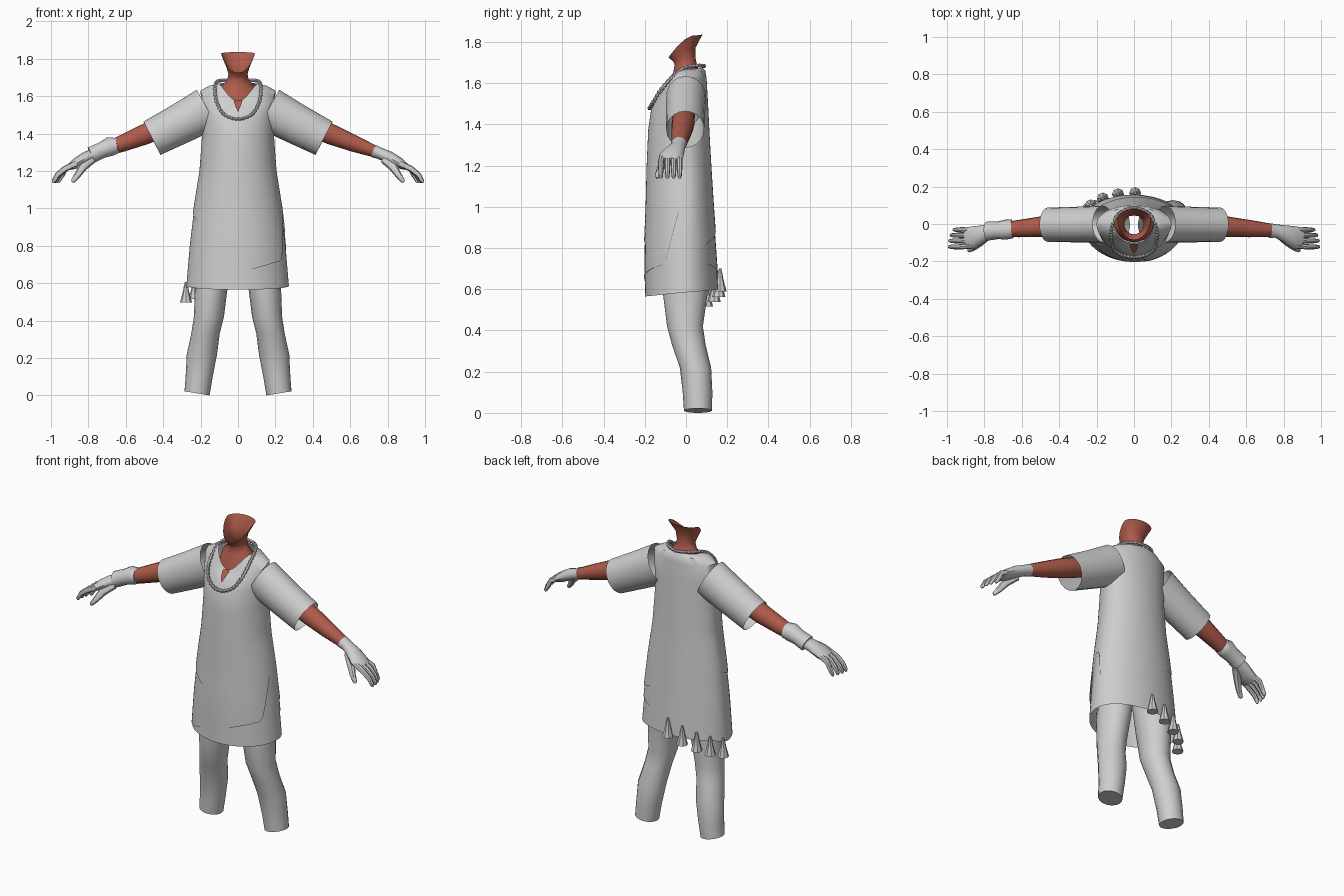
import bpy, math
from mathutils import Vector

if "Cube" in bpy.data.objects:
    bpy.data.objects.remove(bpy.data.objects["Cube"])

TAU = 2 * math.pi


def material(name, rgb):
    m = bpy.data.materials.new(name)
    m.diffuse_color = (*rgb, 1)
    m.use_nodes = True
    m.node_tree.nodes["Principled BSDF"].inputs["Base Color"].default_value = m.diffuse_color
    return m


CLOTH = material("pale grey cloth", (0.62, 0.62, 0.62))
SKIN = material("warm brown skin", (0.43, 0.105, 0.07))


def make(name, verts, faces, mat):
    me = bpy.data.meshes.new(name)
    me.from_pydata([tuple(v) for v in verts], [], faces)
    me.materials.append(mat)
    ob = bpy.data.objects.new(name, me)
    bpy.context.collection.objects.link(ob)
    bpy.ops.object.select_all(action='DESELECT')
    ob.select_set(True)
    bpy.context.view_layer.objects.active = ob
    bpy.ops.object.mode_set(mode='EDIT')
    bpy.ops.mesh.select_all(action='SELECT')
    bpy.ops.mesh.normals_make_consistent(inside=False)
    bpy.ops.object.mode_set(mode='OBJECT')
    bpy.ops.object.shade_smooth_by_angle(angle=math.radians(42))
    return ob


def loft(name, rings, mat, cap_start=False, cap_end=False):
    """Bridge closed rings that have equal point counts."""
    n = len(rings[0])
    verts = [p for r in rings for p in r]
    faces = [(i * n + j, i * n + (j + 1) % n, (i + 1) * n + (j + 1) % n, (i + 1) * n + j)
             for i in range(len(rings) - 1) for j in range(n)]
    if cap_start:
        faces.append(tuple(range(n))[::-1])
    if cap_end:
        faces.append(tuple(range(len(verts) - n, len(verts))))
    return make(name, verts, faces, mat)


def tube(name, path, radii, mat, seg=12, caps=(False, False)):
    """Oval tube; radii are (along y, across)."""
    pts = [Vector(p) for p in path]
    rings = []
    for i, p in enumerate(pts):
        t = (pts[min(i + 1, len(pts) - 1)] - pts[max(i - 1, 0)]).normalized()
        side = (Vector((0, 1, 0)) - t * t.y).normalized()
        up = t.cross(side)
        a, b = radii[i]
        rings.append([p + side * a * math.cos(TAU * k / seg) + up * b * math.sin(TAU * k / seg)
                      for k in range(seg)])
    return loft(name, rings, mat, *caps)


def ring_point(a, rx, cy, yf, yb, zs, zf, zb, power=1.0):
    """Egg-shaped ring whose front and back sit at other heights than its sides."""
    s = math.sin(a)
    y, z = (yf, zf) if s < 0 else (yb, zb)
    return Vector((rx * math.cos(a), cy + (y - cy) * abs(s), zs + (z - zs) * abs(s) ** power))


# Garment outline by height: z, half width, front, back
PROFILE = [(1.38, .185, -.175, .105), (1.2, .198, -.183, .115), (1.0, .23, -.188, .128),
           (.8, .254, -.197, .142), (.55, .275, -.2, .16)]


def body(a, z, off=0.0):
    for lo, hi in zip(PROFILE, PROFILE[1:]):
        if z >= hi[0] or hi is PROFILE[-1]:
            t = (lo[0] - z) / (lo[0] - hi[0])
            rx, yf, yb = (lo[k] + (hi[k] - lo[k]) * t for k in (1, 2, 3))
            return ring_point(a, rx + off, 0, yf - off, yb + off, z, z, z)


def slit_angle(a):
    return a - TAU if a > 6.13 else a


def skirt_hem(a):
    return .585 + (.012 if math.sin(a) > 0 else .02) * math.sin(a)


def wrap_hem(a):
    base = .575 + (math.cos(a) + 1) * .078 + max(0, math.sin(a)) * .02
    d = abs((a + .15 + math.pi) % TAU - math.pi)
    return max(base, 1.0 - d * .75)


HEM = [(-.16, 1.0), (.3, .79), (1.57, .88), (3.14, .98), (4.95, .82)]


def tunic_hem(a):
    a = slit_angle(a)
    for (a0, z0), (a1, z1) in zip(HEM, HEM[1:]):
        if a <= a1:
            return z0 + (z1 - z0) * (a - a0) / (a1 - a0)
    return wrap_hem(a)


SEG = 64
ANG = [TAU * k / SEG for k in range(SEG)]


def layer(name, top, hem, off, rows=8, upper=()):
    rings = [[ring_point(a, *u) for a in ANG] for u in upper]
    for r in range(rows + 1):
        rings.append([body(a, top + (hem(a) - top) * r / rows, off) for a in ANG])
    return loft(name, rings, CLOTH)


# Tunic, wrap and skirt as nested layers
layer("tunic", 1.375, tunic_hem, .008, 12, [
    (.105, -.01, -.10, .08, 1.668, 1.575, 1.675, 3),
    (.155, 0, -.116, .094, 1.655, 1.558, 1.66, 2),
    (.2, 0, -.135, .1, 1.63, 1.54, 1.62),
    (.195, 0, -.168, .107, 1.50, 1.48, 1.5)])
layer("wrap", 1.03, wrap_hem, .004)
layer("skirt", 1.06, skirt_hem, 0)

# Tassels along the back of the wrap hem
for a in (1.55, 1.88, 2.2, 2.52, 2.9):
    p = body(a, wrap_hem(a), .014)
    rings = [[p + Vector((r * math.cos(TAU * k / 8), r * math.sin(TAU * k / 8), z)) for k in range(8)]
             for r, z in ((.006, .025), (.012, .0), (.015, -.02), (.032, -.085))]
    loft("tassel", rings, CLOTH, True, True)

# Neck and upper chest, open at the cut jaw
NECK = [(.105, 0, -.098, .07, 1.60, 1.53, 1.6, 2), (.09, 0, -.085, .068, 1.655, 1.60, 1.655, 2),
        (.058, 0, -.062, .053, 1.685, 1.65, 1.685), (.051, 0, -.055, .047, 1.72, 1.69, 1.72),
        (.062, 0, -.062, .045, 1.765, 1.705, 1.77), (.09, .03, -.085, .08, 1.83, 1.725, 1.836, 1.5)]
loft("neck", [[ring_point(TAU * k / 24, *r) for k in range(24)] for r in NECK], SKIN)

# Narrow opening below the neckline
make("neck_opening", [(-.024, -.108, 1.578), (.024, -.108, 1.578), (.013, -.142, 1.545),
                      (0, -.16, 1.515), (-.013, -.142, 1.545)], [(0, 4, 3, 2, 1)], SKIN)

# Necklace of small links
half = [(0, .088, 1.682), (.075, .06, 1.685), (.115, -.005, 1.675), (.123, -.065, 1.632),
        (.113, -.125, 1.565), (.075, -.162, 1.503), (0, -.177, 1.477)]
loop = [Vector(p) for p in half] + [Vector((-x, y, z)) for x, y, z in half[-2:0:-1]]
links = []
for i in range(len(loop)):
    p0, p1, p2, p3 = (loop[(i + k) % len(loop)] for k in (-1, 0, 1, 2))
    for s in range(4):
        t = s / 4
        links.append(.5 * (2 * p1 + (p2 - p0) * t + (2 * p0 - 5 * p1 + 4 * p2 - p3) * t * t
                           + (3 * p1 - p0 - 3 * p2 + p3) * t ** 3))
path, radii = [], []
for i, p in enumerate(links):
    q = links[(i + 1) % len(links)]
    path += [p, p.lerp(q, .5)]
    radii += [(.006, .006), (.011, .011)]
path.append(links[0])
radii.append((.006, .006))
tube("necklace", path, radii, CLOTH, 6)

for side, sx in (("left", -1), ("right", 1)):
    def m(pts):
        return [(sx * x, y, z) for x, y, z in pts]

    # Sleeve and bare arm
    tube(side + "_sleeve", m([(.165, 0, 1.53), (.31, -.003, 1.452), (.46, -.004, 1.375)]),
         [(.098, .118), (.095, .108), (.092, .1)], CLOTH, 20)
    tube(side + "_arm", m([(.32, -.01, 1.47), (.5, -.015, 1.395), (.62, -.025, 1.347), (.75, -.035, 1.297)]),
         [(.055, .06), (.055, .056), (.046, .046), (.034, .03)], SKIN, 14)
    # Gloved hand
    tube(side + "_palm", m([(.725, -.035, 1.307), (.76, -.038, 1.293), (.81, -.052, 1.272),
                            (.86, -.072, 1.243), (.9, -.077, 1.222)]),
         [(.039, .035), (.036, .031), (.046, .033), (.06, .03), (.057, .018)], CLOTH, 12, (True, True))
    for name, y, reach in (("index", -.122, .99), ("middle", -.09, .988),
                           ("ring", -.06, .98), ("little", -.031, .965)):
        tube(f"{side}_{name}_finger",
             m([(.865, y * .9 - .006, 1.24), (.925, y, 1.212), (reach - .025, y, 1.18),
                (reach - .004, y, 1.145), (reach - .004, y, 1.137)]),
             [(.016, .017), (.014, .016), (.013, .014), (.01, .011), (.005, .005)], CLOTH, 8, (True, True))
    tube(side + "_thumb", m([(.785, -.065, 1.262), (.83, -.105, 1.222), (.86, -.13, 1.175),
                             (.882, -.14, 1.147), (.887, -.141, 1.14)]),
         [(.022, .026), (.02, .024), (.015, .017), (.012, .012), (.005, .005)], CLOTH, 8, (True, True))
    # Trouser leg: z, inner x, outer x, front, back
    leg = [(.78, .02, .21, -.11, .1), (.58, .055, .23, -.112, .105), (.42, .075, .236, -.092, .082),
           (.33, .098, .25, -.068, .095), (.22, .112, .274, -.03, .122), (.1, .135, .28, -.016, .128),
           (.01, .152, .286, -.01, .126)]
    rings = []
    for i, (z, xi, xo, yf, yb) in enumerate(leg):
        tilt = .011 if i == len(leg) - 1 else 0
        rings.append([(sx * ((xi + xo) / 2 + (xo - xi) / 2 * math.cos(TAU * k / 16)),
                       (yf + yb) / 2 + (yb - yf) / 2 * math.sin(TAU * k / 16),
                       z + tilt * math.cos(TAU * k / 16) + tilt * .09) for k in range(16)])
    loft(side + "_leg", rings, CLOTH, False, True)

# Cuff on one wrist
tube("wrist_cuff", [(-.645, -.027, 1.337), (-.65, -.027, 1.335), (-.685, -.03, 1.33), (-.73, -.034, 1.31),
                    (-.785, -.038, 1.285), (-.785, -.038, 1.285)],
     [(.04, .035), (.05, .044), (.053, .052), (.047, .044), (.051, .046), (.03, .03)], CLOTH, 14)
